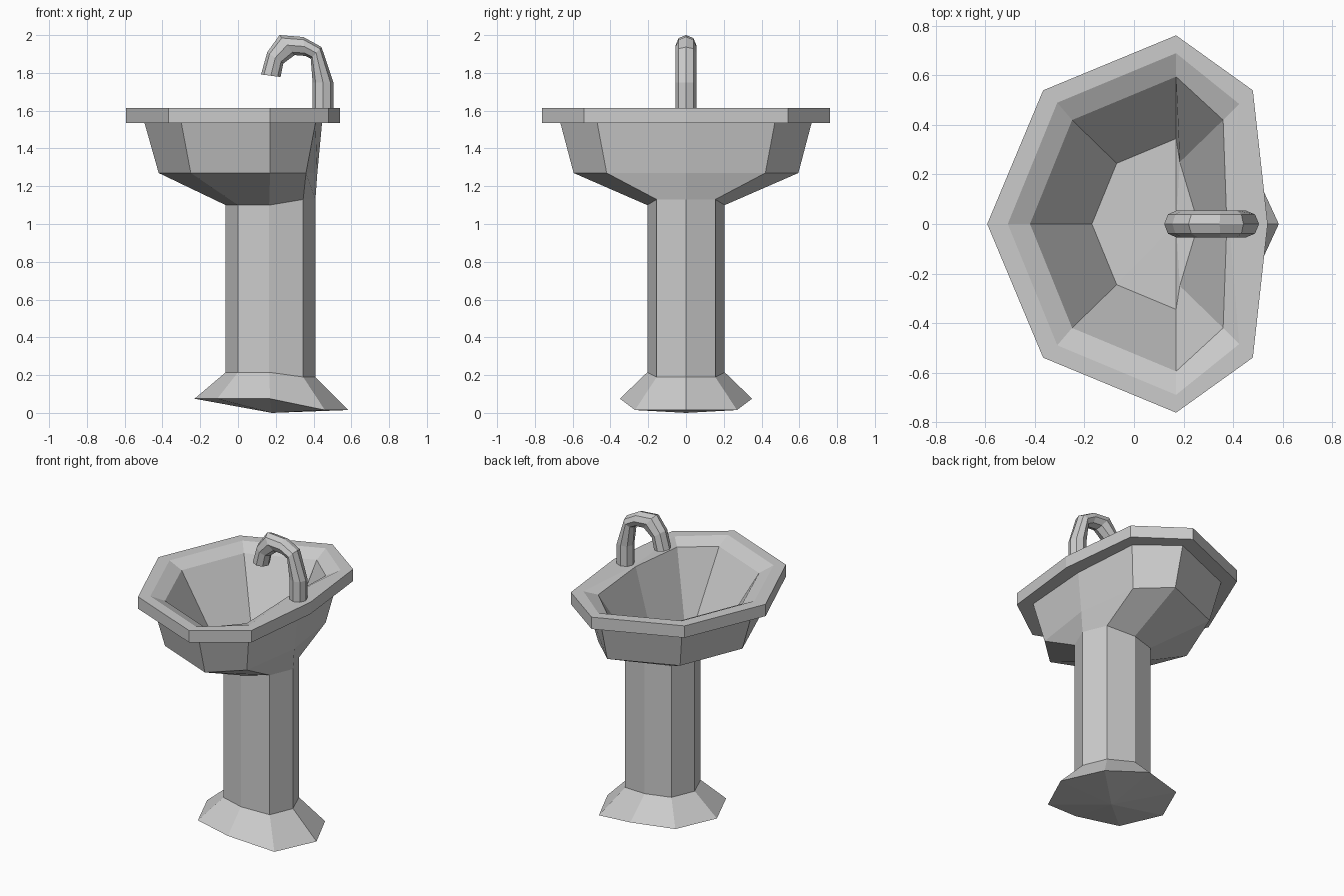
import bpy
import math

if "Cube" in bpy.data.objects:
    bpy.data.objects.remove(bpy.data.objects["Cube"])


def ring(xs, ys, zs):
    """Mirrored octagon: front tip, three side points, back tip (y >= 0), then the other side."""
    if not isinstance(zs, (list, tuple)):
        zs = [zs] * 5
    half = list(zip(xs, [0] + ys + [0], zs))
    return half + [(x, -y, z) for x, y, z in half[3:0:-1]]


def loft(name, rings, start=None, end=None):
    """Skin consecutive 8-point rings; start / end are optional cap centre points."""
    verts = [p for r in rings for p in r]
    n = 8
    faces = []
    for k in range(len(rings) - 1):
        for i in range(n):
            j = (i + 1) % n
            faces.append((k * n + i, k * n + j, (k + 1) * n + j, (k + 1) * n + i))
    for centre, base in ((start, 0), (end, (len(rings) - 1) * n)):
        if centre:
            verts.append(centre)
            c = len(verts) - 1
            for i in range(n):
                a, b = base + i, base + (i + 1) % n
                faces.append((b, a, c) if base == 0 else (a, b, c))
    me = bpy.data.meshes.new(name)
    me.from_pydata(verts, [], faces)
    me.validate()
    ob = bpy.data.objects.new(name, me)
    bpy.context.collection.objects.link(ob)
    # consistent outward normals
    import bmesh
    bm = bmesh.new()
    bm.from_mesh(me)
    bmesh.ops.recalc_face_normals(bm, faces=bm.faces)
    bm.to_mesh(me)
    bm.free()
    return ob


# Pedestal: flared foot with a shallow pointed underside, octagonal column
col_x, col_y = [-0.065, 0.0, 0.165, 0.345, 0.41], [0.155, 0.205, 0.155]
foot = ring([-0.23, -0.11, 0.17, 0.46, 0.585], [0.27, 0.35, 0.27],
            [0.075, 0.075, 0.075, 0.015, 0.015])
col_low = ring(col_x, col_y, [0.215, 0.215, 0.215, 0.19, 0.19])
col_top = ring(col_x, col_y, [1.10, 1.10, 1.10, 1.13, 1.13])
loft("pedestal", [foot, col_low, col_top], start=(0.18, 0, 0.0), end=(0.17, 0, 1.11))

# Basin: outer bowl, overhanging rim, sloped lip, inner bowl and floor
rim_x, rim_y = [-0.593, -0.367, 0.17, 0.48, 0.54], [0.54, 0.762, 0.54]
basin_rings = [
    col_top,
    ring([-0.42, -0.25, 0.17, 0.36, 0.42], [0.42, 0.595, 0.42], 1.27),
    ring([-0.495, -0.30, 0.17, 0.41, 0.445], [0.47, 0.665, 0.47], 1.535),
    ring(rim_x, rim_y, 1.535),
    ring(rim_x, rim_y, 1.615),
    ring([-0.51, -0.31, 0.17, 0.425, 0.385], [0.49, 0.69, 0.485], 1.615),
    ring([-0.42, -0.25, 0.17, 0.36, 0.375], [0.42, 0.595, 0.42],
         [1.573, 1.573, 1.573, 1.585, 1.61]),
    ring([-0.17, -0.07, 0.17, 0.185, 0.26], [0.245, 0.345, 0.25],
         [1.16, 1.165, 1.168, 1.18, 1.19]),
]
loft("basin", basin_rings, end=(0.17, 0, 1.165))

# Faucet: octagonal gooseneck given by (outer, inner) points of its side profile
profile = [
    ((0.505, 1.60), (0.395, 1.60)), ((0.505, 1.75), (0.395, 1.75)),
    ((0.442, 1.937), (0.385, 1.875)), ((0.346, 1.99), (0.355, 1.89)),
    ((0.22, 2.0), (0.30, 1.894)), ((0.155, 1.91), (0.24, 1.85)),
    ((0.122, 1.792), (0.225, 1.778)),
]
faucet_rings = []
for (ox, oz), (ix, iz) in profile:
    cx, cz, hx, hz = (ox + ix) / 2, (oz + iz) / 2, (ox - ix) / 2, (oz - iz) / 2
    faucet_rings.append([(cx + hx * math.cos(t), 0.055 * math.sin(t), cz + hz * math.cos(t))
                         for t in (i * math.tau / 8 for i in range(8))])
loft("faucet", faucet_rings, start=(0.45, 0, 1.60), end=(0.174, 0, 1.785))
